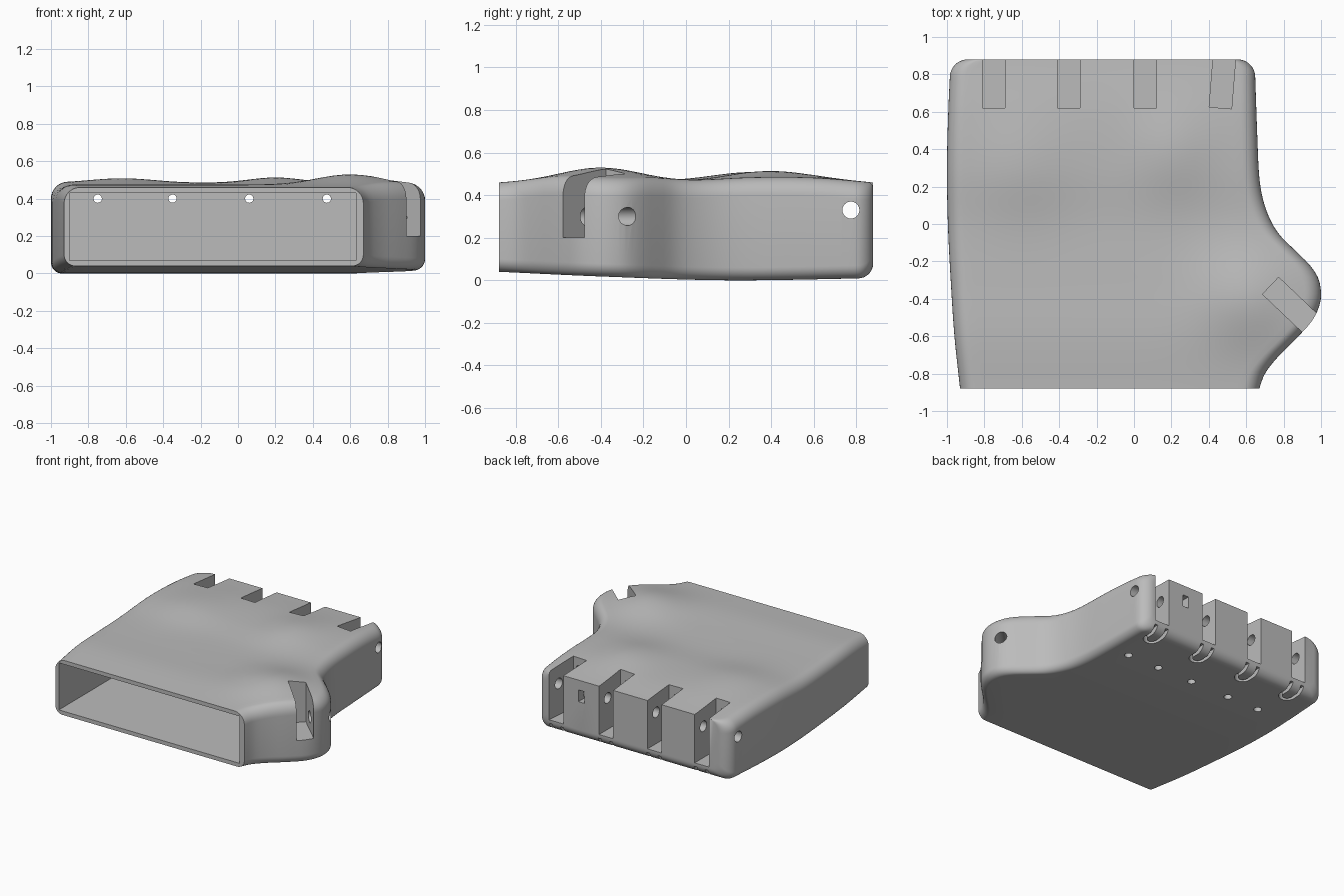
import bpy, bmesh, math
from mathutils import Matrix, Vector

if "Cube" in bpy.data.objects:
    bpy.data.objects.remove(bpy.data.objects["Cube"])

grey = bpy.data.materials.new("matte grey")
grey.use_nodes = True
grey.diffuse_color = (0.5, 0.5, 0.5, 1)
grey.node_tree.nodes["Principled BSDF"].inputs["Base Color"].default_value = (0.5, 0.5, 0.5, 1)

END = 0.88  # half depth of the shell


def spline(points, t):
    """Smooth value through (t, value) pairs."""
    n = len(points)
    i = max(k for k in range(n - 1) if points[k][0] <= t or k == 0)

    def slope(k):
        a, b = points[max(k - 1, 0)], points[min(k + 1, n - 1)]
        return (b[1] - a[1]) / (b[0] - a[0])
    (t0, v0), (t1, v1) = points[i], points[i + 1]
    h = t1 - t0
    s = (t - t0) / h
    return (v0 * (1 + 2 * s) * (1 - s) ** 2 + slope(i) * h * s * (1 - s) ** 2
            + v1 * s * s * (3 - 2 * s) + slope(i + 1) * h * s * s * (s - 1))


def drop(d, r):
    """Depth of a rounded edge of radius r at distance d from its end."""
    return 0 if d >= r else r - math.sqrt(max(r * r - (r - d) ** 2, 0))


# Side outlines, sole and top height along the depth
LEFT = [(-.88, -.93), (-.6, -.96), (-.3, -.98), (0, -.995), (.3, -1), (.6, -.993), (.88, -.98)]
RIGHT = [(-.88, .67), (-.8, .70), (-.71, .77), (-.62, .86), (-.52, .95), (-.44, .99), (-.37, 1),
         (-.29, .985), (-.22, .94), (-.14, .86), (-.06, .78), (.02, .73), (.13, .69),
         (.25, .67), (.45, .66), (.88, .645)]
SOLE = [(-.88, .04), (-.4, .018), (.2, 0), (.88, .01)]
TOP = [(-.88, .46), (-.6, .475), (-.3, .47), (0, .468), (.3, .483), (.6, .482), (.88, .46)]
# Soft mounds on the top: x, y, x spread, y spread, height
MOUNDS = [(.6, -.4, .26, .26, .06), (-.62, .3, .25, .3, .026), (.2, .4, .2, .25, .03)]


def top_height(x, y):
    fade = 1 - (y / END) ** 4
    return spline(TOP, y) + fade * sum(
        h * math.exp(-((x - a) / sx) ** 2 - ((y - b) / sy) ** 2) for a, b, sx, sy, h in MOUNDS)


def across(left, right, r, count):
    """Positions across a section, dense at the rounded edges."""
    arc = [r * (1 - math.cos(math.pi / 2 * k / 8)) for k in range(8)]
    flat = [r + (right - left - 2 * r) * k / count for k in range(count + 1)]
    return ([left + d for d in arc] + [left + d for d in flat] + [right - d for d in reversed(arc)])


def build_shell():
    back = 0.09
    ys = [-END + (2 * END - back) * k / 56 for k in range(56)]
    ys += [END - back * (1 - math.sin(math.pi / 2 * k / 9)) for k in range(10)]
    bm = bmesh.new()
    rings = []
    for y in ys:
        inset = drop(END - y, back)
        left, right = spline(LEFT, y) + inset, spline(RIGHT, y) - inset
        sole = spline(SOLE, y) + drop(END - y, 0.07)
        ring = []
        for x in across(left, right, 0.06, 12):
            ring.append((x, y, sole + drop(min(x - left, right - x), 0.06)))
        for x in reversed(across(left, right, 0.085, 36)):
            ring.append((x, y, top_height(x, y) - drop(min(x - left, right - x), 0.085)))
        rings.append([bm.verts.new(p) for p in ring])
    for a, b in zip(rings, rings[1:]):
        for k in range(len(a)):
            j = (k + 1) % len(a)
            bm.faces.new((a[k], a[j], b[j], b[k]))
    bm.faces.new(rings[0])
    bm.faces.new(rings[-1])
    bmesh.ops.recalc_face_normals(bm, faces=bm.faces)
    return finish(bm, "palm_shell")


def finish(bm, name):
    mesh = bpy.data.meshes.new(name)
    bm.to_mesh(mesh)
    bm.free()
    mesh.materials.append(grey)
    obj = bpy.data.objects.new(name, mesh)
    bpy.context.collection.objects.link(obj)
    return obj


cutters = []


def add_cutter(bm):
    bmesh.ops.recalc_face_normals(bm, faces=bm.faces)
    obj = finish(bm, "cutter")
    obj.hide_render = True
    cutters.append(obj)


def cut_box(center, size, turn=0):
    bm = bmesh.new()
    bmesh.ops.create_cube(bm, size=1, matrix=Matrix.Translation(center)
                          @ Matrix.Rotation(turn, 4, 'Z') @ Matrix.Diagonal((*size, 1)))
    add_cutter(bm)


def cut_hole(start, end, r):
    a, b = Vector(start), Vector(end)
    bm = bmesh.new()
    bmesh.ops.create_cone(bm, cap_ends=True, segments=24, radius1=r, radius2=r, depth=(b - a).length,
                          matrix=Matrix.Translation((a + b) / 2)
                          @ (b - a).to_track_quat('Z', 'Y').to_matrix().to_4x4())
    add_cutter(bm)


def cut_loop(x, y, outer, inner, depth):
    """U-shaped groove in the sole, open towards the back."""
    arc = [math.pi * (1 + k / 12) for k in range(13)]
    outline = [(x - outer, 0.9)] + [(x + outer * math.cos(a), y + outer * math.sin(a)) for a in arc]
    outline += [(x + outer, 0.9), (x + inner, 0.9)]
    outline += [(x + inner * math.cos(a), y + inner * math.sin(a)) for a in reversed(arc)]
    outline += [(x - inner, 0.9)]
    bm = bmesh.new()
    face = bm.faces.new([bm.verts.new((px, py, -0.05)) for px, py in outline])
    new = bmesh.ops.extrude_face_region(bm, geom=[face])["geom"]
    bmesh.ops.translate(bm, vec=(0, 0, depth + 0.05),
                        verts=[v for v in new if isinstance(v, bmesh.types.BMVert)])
    add_cutter(bm)


shell = build_shell()

# Hollow inside, open at the front
cut_box((-0.135, -0.2, 0.25), (1.53, 1.5, 0.36))

# Finger slots with cord holes and sole grooves
for x, turn in ((-0.75, 0), (-0.35, 0), (0.06, 0), (0.475, -0.08)):
    cut_box((x, 0.785, 0.39), (0.12, 0.33, 0.6), turn)
    cut_hole((x, 0.5, 0.4), (x, 0.7, 0.4), 0.022)
    cut_loop(x + 0.01, 0.77, 0.06, 0.035, 0.06)

# Hinge pin hole across all fingers
cut_hole((-1.2, 0.775, 0.33), (1.2, 0.775, 0.33), 0.04)

# Round holes in the sole
for x in (0.47, 0.2, -0.1, -0.43, -0.7):
    cut_hole((x, 0.5, -0.1), (x, 0.5, 0.12), 0.028)

# Small square socket in the back
cut_box((0.27, 0.86, 0.34), (0.05, 0.2, 0.09))

# Thumb slot and its pin hole
along = Vector((0.725, -0.69, 0))
cut_box(Vector((0.73, -0.33, 0.5)) + along * 0.25, (0.5, 0.125, 0.6), math.atan2(along.y, along.x))
cut_hole((1.1, -0.15, 0.3), (0.72, -0.53, 0.3), 0.043)

# Cut everything out of the shell, then discard the cutters
for cutter in cutters:
    mod = shell.modifiers.new("cut", 'BOOLEAN')
    mod.operation = 'DIFFERENCE'
    mod.solver = 'EXACT'
    mod.object = cutter
bpy.context.view_layer.update()
result = bpy.data.meshes.new_from_object(shell.evaluated_get(bpy.context.evaluated_depsgraph_get()))
shell.modifiers.clear()
shell.data = result
for cutter in cutters:
    bpy.data.objects.remove(cutter)

bpy.ops.object.select_all(action='DESELECT')
shell.select_set(True)
bpy.context.view_layer.objects.active = shell
bpy.ops.object.shade_smooth_by_angle(angle=math.radians(35))
